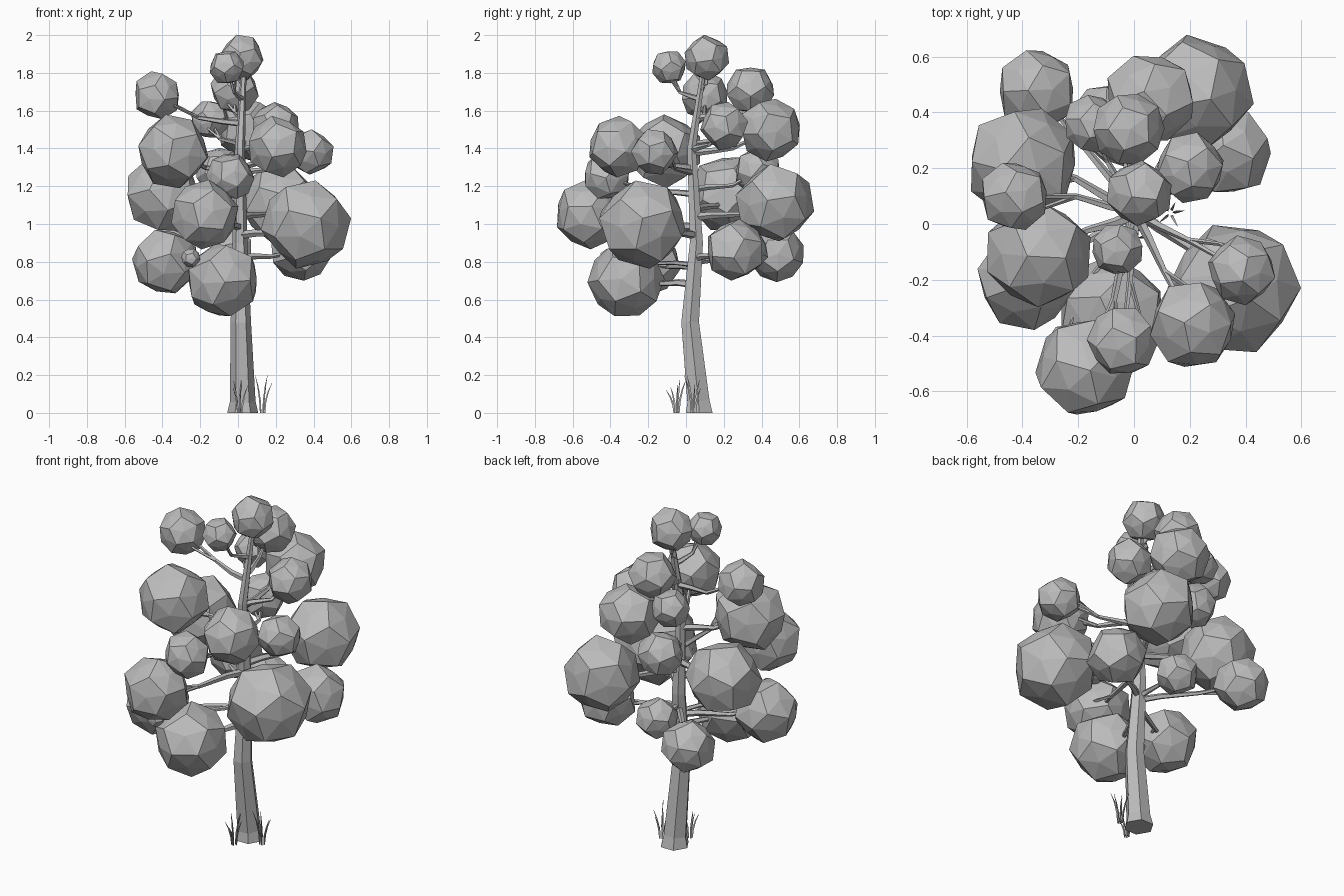
import bpy, bmesh, math, random
from mathutils import Vector, Euler

random.seed(4)
cube = bpy.data.objects.get("Cube")
if cube:
    bpy.data.objects.remove(cube)

grey = bpy.data.materials.new("plain_grey")
grey.use_nodes = True
GREY = (0.5, 0.5, 0.5, 1)
grey.diffuse_color = GREY
grey.node_tree.nodes["Principled BSDF"].inputs["Base Color"].default_value = GREY


def finish(bm, name):
    bmesh.ops.recalc_face_normals(bm, faces=bm.faces)
    mesh = bpy.data.meshes.new(name)
    bm.to_mesh(mesh)
    bm.free()
    mesh.materials.append(grey)
    obj = bpy.data.objects.new(name, mesh)
    bpy.context.collection.objects.link(obj)


def tube(bm, points, radii, sides):
    """Tapered tube with flat sides along a path."""
    points = [Vector(p) for p in points]
    rings = []
    for i, p in enumerate(points):
        along = points[min(i + 1, len(points) - 1)] - points[max(i - 1, 0)]
        along.normalize()
        ref = Vector((0, 1, 0)) if abs(along.z) > 0.8 else Vector((0, 0, 1))
        u = along.cross(ref).normalized()
        v = along.cross(u)
        ring = []
        for k in range(sides):
            a = math.tau * k / sides
            ring.append(bm.verts.new(p + radii[i] * (u * math.cos(a) + v * math.sin(a))))
        rings.append(ring)
    for low, high in zip(rings, rings[1:]):
        for k in range(sides):
            n = (k + 1) % sides
            bm.faces.new((low[k], low[n], high[n], high[k]))
    bm.faces.new(rings[0])
    bm.faces.new(rings[-1])


# Trunk: gently bent, six sided, flared at the root
trunk_path = [Vector(p) for p in (
    (0.025, 0.07, 0), (0.025, 0.066, 0.06), (0.015, 0.022, 0.48), (0.01, 0.055, 0.9),
    (0.01, 0.03, 1.4), (0.03, 0.09, 1.8))]
bm = bmesh.new()
tube(bm, trunk_path, (0.082, 0.068, 0.054, 0.04, 0.027, 0.015), 6)
for v in bm.verts:
    if v.co.z < 0.03:
        v.co.z = 0
finish(bm, "trunk")


def trunk_at(z):
    for a, b in zip(trunk_path, trunk_path[1:]):
        if z <= b.z:
            return a.lerp(b, (z - a.z) / (b.z - a.z))


def foliage(name, centre, radius):
    """Faceted ball: twelve pentagons with raised centres."""
    bm = bmesh.new()
    bmesh.ops.create_icosphere(bm, subdivisions=1, radius=1)
    points = [f.calc_center_median().normalized() for f in bm.faces]
    points += [v.co.normalized() * 0.89 for v in bm.verts]
    bm.clear()
    turn = Euler([random.uniform(0, math.tau) for _ in range(3)]).to_matrix()
    for p in points:
        bm.verts.new(turn @ p * radius * random.uniform(0.99, 1.05) + Vector(centre))
    bmesh.ops.convex_hull(bm, input=bm.verts[:])
    finish(bm, name)


# Foliage balls: x, y, z, radius
balls = [
    # lower tier
    (-0.08, -0.32, 0.70, 0.20), (-0.385, -0.20, 0.80, 0.178),
    (0.335, 0.26, 0.86, 0.162), (-0.35, 0.48, 0.84, 0.148),
    (-0.035, 0.32, 0.86, 0.115),
    # middle tier
    (0.36, -0.23, 1.00, 0.236), (-0.175, -0.515, 1.05, 0.182),
    (-0.40, 0.22, 1.16, 0.205), (0.22, 0.47, 1.11, 0.207),
    (-0.04, -0.42, 1.25, 0.127), (-0.10, 0.38, 1.28, 0.125),
    # upper tier
    (-0.345, -0.11, 1.385, 0.193), (0.21, -0.36, 1.41, 0.16),
    (0.385, -0.165, 1.38, 0.122), (0.06, 0.45, 1.50, 0.165),
    (0.20, 0.20, 1.52, 0.127), (-0.15, 0.36, 1.555, 0.105),
    # crown
    (-0.43, 0.10, 1.68, 0.127), (-0.02, 0.34, 1.71, 0.13),
    (-0.06, -0.09, 1.83, 0.093), (0.02, 0.11, 1.88, 0.12),
    # small bud
    (-0.25, -0.41, 0.82, 0.05),
]
branches = bmesh.new()
for i, (x, y, z, r) in enumerate(balls):
    foliage(f"foliage_{i + 1}", (x, y, z), r)
    # Branch: level first, then rising into its ball
    end = Vector((x, y, z))
    drop = 0.02 + 0.13 * (z - 0.7)
    start = trunk_at(z - drop)
    first = start.lerp(end, 0.22)
    first.z = start.z + 0.01
    bend = start.lerp(end, 0.55)
    bend.z = start.z + 0.2 * drop
    bend += Vector((random.uniform(-0.025, 0.025), random.uniform(-0.025, 0.025), 0))
    thick = 0.012 + 0.05 * r
    tube(branches, (start, first, bend, end), (thick, thick * 0.85, thick * 0.6, thick * 0.35), 5)
    # Side twig reaching the flank of the ball
    side = Vector((-y, x, 0)).normalized() * r * 0.35
    tube(branches, (bend, bend.lerp(end, 0.5) + side, end + side), (thick * 0.5, thick * 0.4, 0.004), 4)
finish(branches, "branches")


# Grass: two tufts of thin curved blades beside the trunk
def tuft(name, x, y, count):
    bm = bmesh.new()
    for k in range(count):
        a = math.tau * k / count + random.uniform(-0.3, 0.3)
        out = Vector((math.cos(a), math.sin(a), 0))
        h = random.uniform(0.12, 0.2)
        lean = random.uniform(0.02, 0.045)
        base = Vector((x, y, 0)) + out * 0.012
        path = [base + out * lean * t * t + Vector((0, 0, h * t)) for t in (0, 0.35, 0.7, 1)]
        tube(bm, path, (0.005, 0.006, 0.004, 0.001), 3)
    finish(bm, name)


tuft("grass_side", 0.13, 0.04, 5)
tuft("grass_front", 0.01, -0.05, 5)
